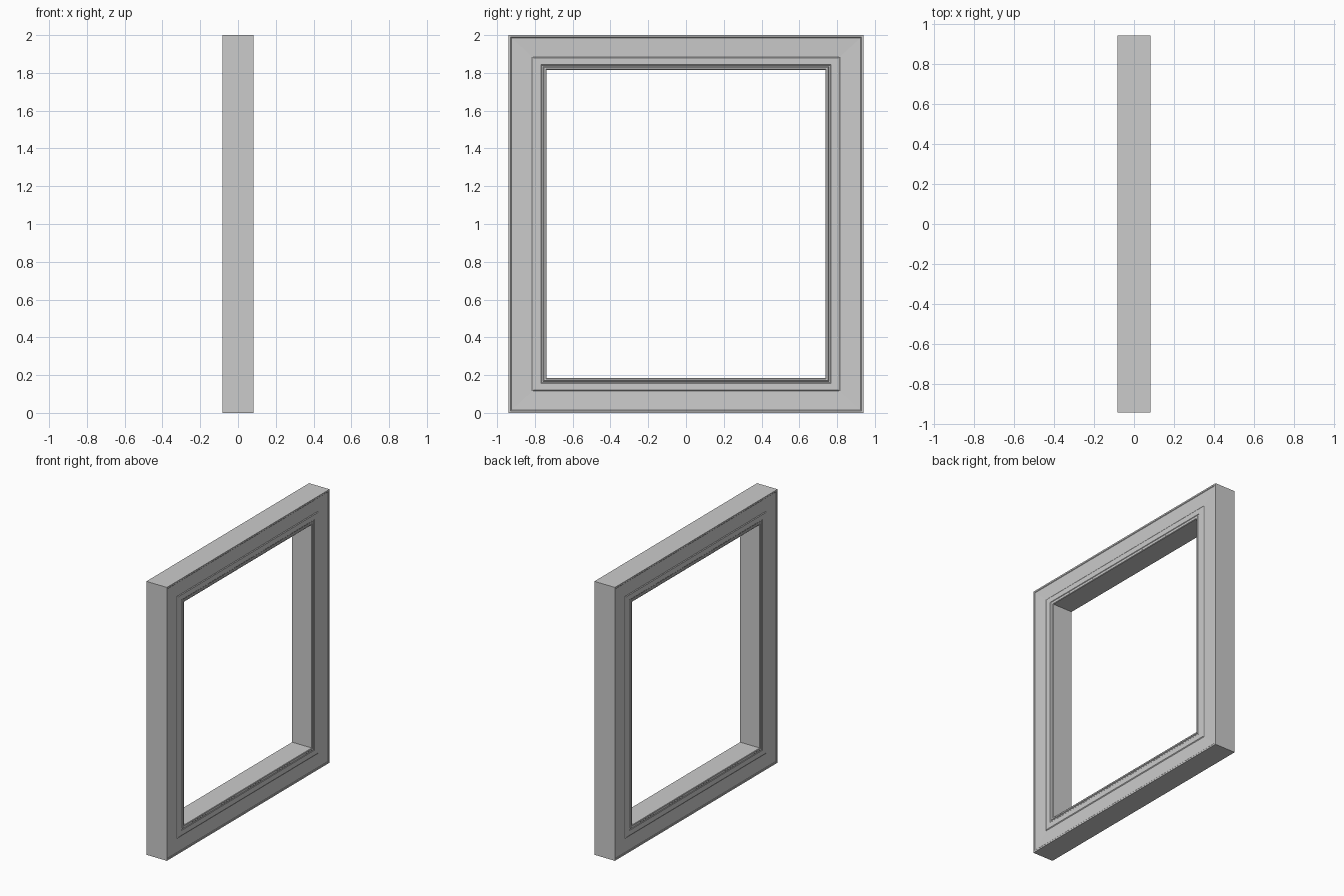
import bpy, bmesh

if "Cube" in bpy.data.objects:
    bpy.data.objects.remove(bpy.data.objects["Cube"])

HALF_W, HEIGHT = 0.94, 2.0
Z_RATIO = 0.91          # rails are slightly narrower than stiles

# Moulding profile: (inset from the outer edge, half depth)
half = [(0.0, 0.083), (0.012, 0.083), (0.016, 0.080), (0.126, 0.077),
        (0.132, 0.081), (0.172, 0.081), (0.176, 0.078), (0.184, 0.078),
        (0.188, 0.082), (0.198, 0.082), (0.202, 0.079)]
profile = half + [(d, -x) for d, x in reversed(half)]

# Sweep the profile around four mitred corners
bm = bmesh.new()
rings = []
for sy, sz in ((-1, -1), (1, -1), (1, 1), (-1, 1)):
    rings.append([bm.verts.new((x, sy * (HALF_W - d),
                                HEIGHT / 2 + sz * (HEIGHT / 2 - d * Z_RATIO)))
                  for d, x in profile])
n = len(profile)
for i in range(4):
    a, b = rings[i], rings[(i + 1) % 4]
    for j in range(n):
        k = (j + 1) % n
        bm.faces.new((a[j], a[k], b[k], b[j]))
bmesh.ops.recalc_face_normals(bm, faces=bm.faces)

# Moulded frame
mesh = bpy.data.meshes.new("moulded_frame")
bm.to_mesh(mesh)
bm.free()
frame = bpy.data.objects.new("moulded_frame", mesh)
bpy.context.collection.objects.link(frame)
